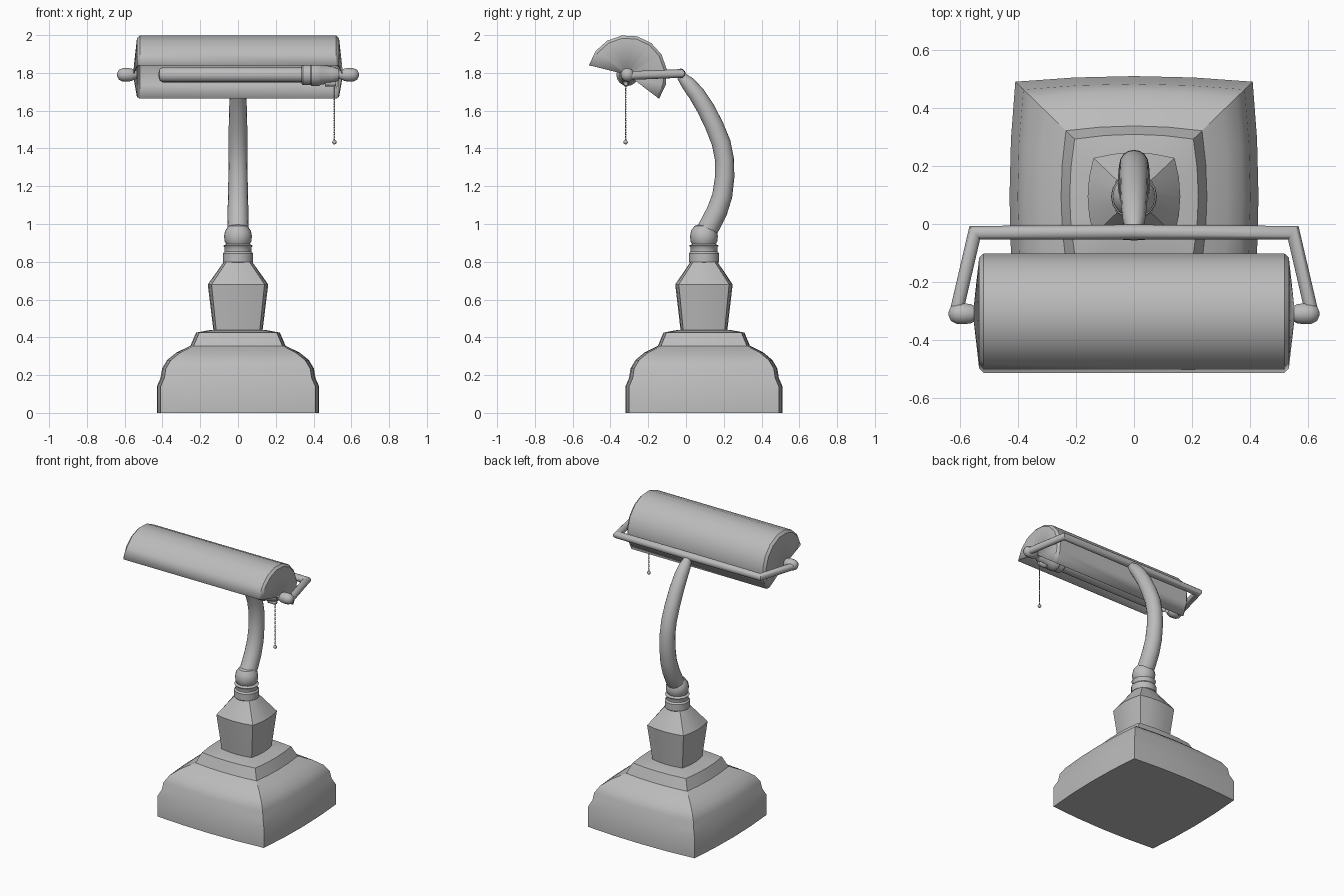
import bpy, bmesh, math
from mathutils import Vector

cube = bpy.data.objects.get("Cube")
if cube:
    bpy.data.objects.remove(cube, do_unlink=True)

grey = bpy.data.materials.new("plain grey")
grey.use_nodes = True
grey.diffuse_color = (0.5, 0.5, 0.5, 1)
grey.node_tree.nodes["Principled BSDF"].inputs["Base Color"].default_value = (0.5, 0.5, 0.5, 1)

BASE_Y = 0.095            # axis of the base and post
SHADE = Vector((0, -0.31, 1.79))   # axis of the shade


def finish(bm, name, angle=35):
    bmesh.ops.recalc_face_normals(bm, faces=bm.faces)
    mesh = bpy.data.meshes.new(name)
    bm.to_mesh(mesh)
    bm.free()
    obj = bpy.data.objects.new(name, mesh)
    bpy.context.collection.objects.link(obj)
    mesh.materials.append(grey)
    bpy.ops.object.select_all(action='DESELECT')
    obj.select_set(True)
    bpy.context.view_layer.objects.active = obj
    bpy.ops.object.shade_smooth_by_angle(angle=math.radians(angle))
    return obj


def skin(bm, rings, caps=True, closed=True):
    """Bridge rings of points with quads."""
    loops = [[bm.verts.new(p) for p in ring] for ring in rings]
    n = len(loops[0])
    for a, b in zip(loops, loops[1:]):
        for i in range(n if closed else n - 1):
            j = (i + 1) % n
            bm.faces.new((a[i], a[j], b[j], b[i]))
    if caps:
        bm.faces.new(loops[0])
        bm.faces.new(loops[-1])
    return loops


def bowed_square(corner, mid, z, squash, steps=4):
    """Square ring whose sides swell outward."""
    ring = []
    for side in range(4):
        turn = side * math.pi / 2
        for i in range(steps):
            t = 2 * i / steps - 1
            u, v = corner * t, -(corner + (mid - corner) * (1 - t * t))
            x = u * math.cos(turn) - v * math.sin(turn)
            y = u * math.sin(turn) + v * math.cos(turn)
            ring.append((x, y * squash + BASE_Y, z))
    return ring


def square_tower(name, profile, squash, angle):
    bm = bmesh.new()
    skin(bm, [bowed_square(c, m, z, squash) for c, m, z in profile])
    return finish(bm, name, angle)


def lathe(name, profile, origin, axis, sides=16, angle=35):
    """Turn (radius, distance) pairs about an axis."""
    axis = Vector(axis)
    side = axis.orthogonal().normalized()
    up = axis.cross(side)
    bm = bmesh.new()
    skin(bm, [[Vector(origin) + axis * d + r * (side * math.cos(k * math.tau / sides)
               + up * math.sin(k * math.tau / sides)) for k in range(sides)]
              for r, d in profile])
    return finish(bm, name, angle)


def tube(name, points, radii, sides=12, angle=50):
    """Sweep a circle along a path with mitred bends."""
    pts = [Vector(p) for p in points]
    # reference direction perpendicular to the plane of the path
    ref = Vector((1, 0, 0)) if all(abs(p.x) < 1e-6 for p in pts) else Vector((0, 0, 1))
    rings = []
    for i, p in enumerate(pts):
        before = (p - pts[i - 1]).normalized() if i else (pts[1] - p).normalized()
        after = (pts[i + 1] - p).normalized() if i + 1 < len(pts) else before
        tangent = (before + after).normalized()
        side = tangent.cross(ref).normalized() / tangent.dot(before)
        rings.append([p + radii[i] * (ref * math.cos(k * math.tau / sides)
                      + side * math.sin(k * math.tau / sides)) for k in range(sides)])
    bm = bmesh.new()
    skin(bm, rings)
    return finish(bm, name, angle)


# Stepped base and flared post
square_tower("base", [(.41, .43, 0), (.41, .43, .14), (.39, .41, .185), (.382, .402, .235),
                      (.355, .375, .28), (.305, .325, .32), (.235, .252, .355),
                      (.205, .222, .425), (.125, .14, .44)], .967, 26)
square_tower("post", [(.115, .13, .435), (.14, .16, .68), (.06, .075, .80)], .95, 26)

# Turned collar and ball joint
lathe("collar", [(.07, .79), (.08, .80), (.08, .845), (.071, .855), (.071, .875),
                 (.078, .885), (.06, .895)], (0, BASE_Y, 0), (0, 0, 1))
lathe("ball_joint", [(.058, .885), (.07, .905), (.074, .935), (.068, .965), (.05, .99),
                     (.02, 1.0)], (0, BASE_Y, 0), (0, 0, 1))

# Curved arm
arm_path = [(.10, .95), (.13, 1.0), (.165, 1.07), (.192, 1.15), (.205, 1.25), (.204, 1.34),
            (.186, 1.43), (.15, 1.52), (.105, 1.61), (.055, 1.69), (.01, 1.745), (-.028, 1.785)]
arm_radii = [.055, .056, .055, .053, .051, .05, .05, .049, .047, .044, .038, .024]
tube("arm", [(0, y, z) for y, z in arm_path], arm_radii, 16)

# Cradle bar and its end knobs
tube("cradle_bar", [(-.615, -.31, 1.785), (-.55, -.03, 1.797), (0, -.028, 1.797),
                    (.55, -.03, 1.797), (.615, -.31, 1.785)], [.023, .023, .026, .023, .023])
for sign, label in ((1, "left"), (-1, "right")):
    lathe(label + "_knob", [(.022, .535), (.028, .552), (.035, .565), (.037, .59), (.036, .612),
                            (.026, .632), (.008, .64)], SHADE, (sign, 0, 0), 12, 50)

# Open half-round shade with shallow conical ends
bm = bmesh.new()
rings = []
for x, radius in ((-.555, .012), (-.535, .195), (-.52, .21), (.52, .21), (.535, .195), (.555, .012)):
    ring = []
    for k in range(10):
        a = math.radians(-37 + 203 * k / 9)
        ring.append(SHADE + Vector((x, radius * math.cos(a), radius * math.sin(a))))
    rings.append(ring)
skin(bm, rings, caps=False, closed=False)
shade = finish(bm, "shade", 30)
wall = shade.modifiers.new("wall", 'SOLIDIFY')
wall.thickness = .005
wall.offset = -1

# Tube lamp, socket and switch
lathe("lamp_tube", [(.012, -.42), (.03, -.415), (.04, -.40), (.04, .35)], SHADE, (1, 0, 0))
lathe("socket", [(.045, .335), (.055, .345), (.055, .385), (.059, .39), (.059, .43), (.052, .44),
                 (.045, .50), (.03, .535)], SHADE, (1, 0, 0))
lathe("switch", [(.016, .46), (.016, .505), (.01, .52)], (0, -.318, 1.743), (1, 0, 0), 10)

# Beaded pull chain
bm = bmesh.new()
for k in range(32):
    beads = bmesh.ops.create_icosphere(bm, subdivisions=1, radius=.0048)["verts"]
    bmesh.ops.translate(bm, verts=beads, vec=(.51, -.32, 1.735 - k * .0093))
pull = bmesh.ops.create_icosphere(bm, subdivisions=2, radius=.012)["verts"]
bmesh.ops.translate(bm, verts=pull, vec=(.51, -.32, 1.433))
finish(bm, "pull_chain", 60)
